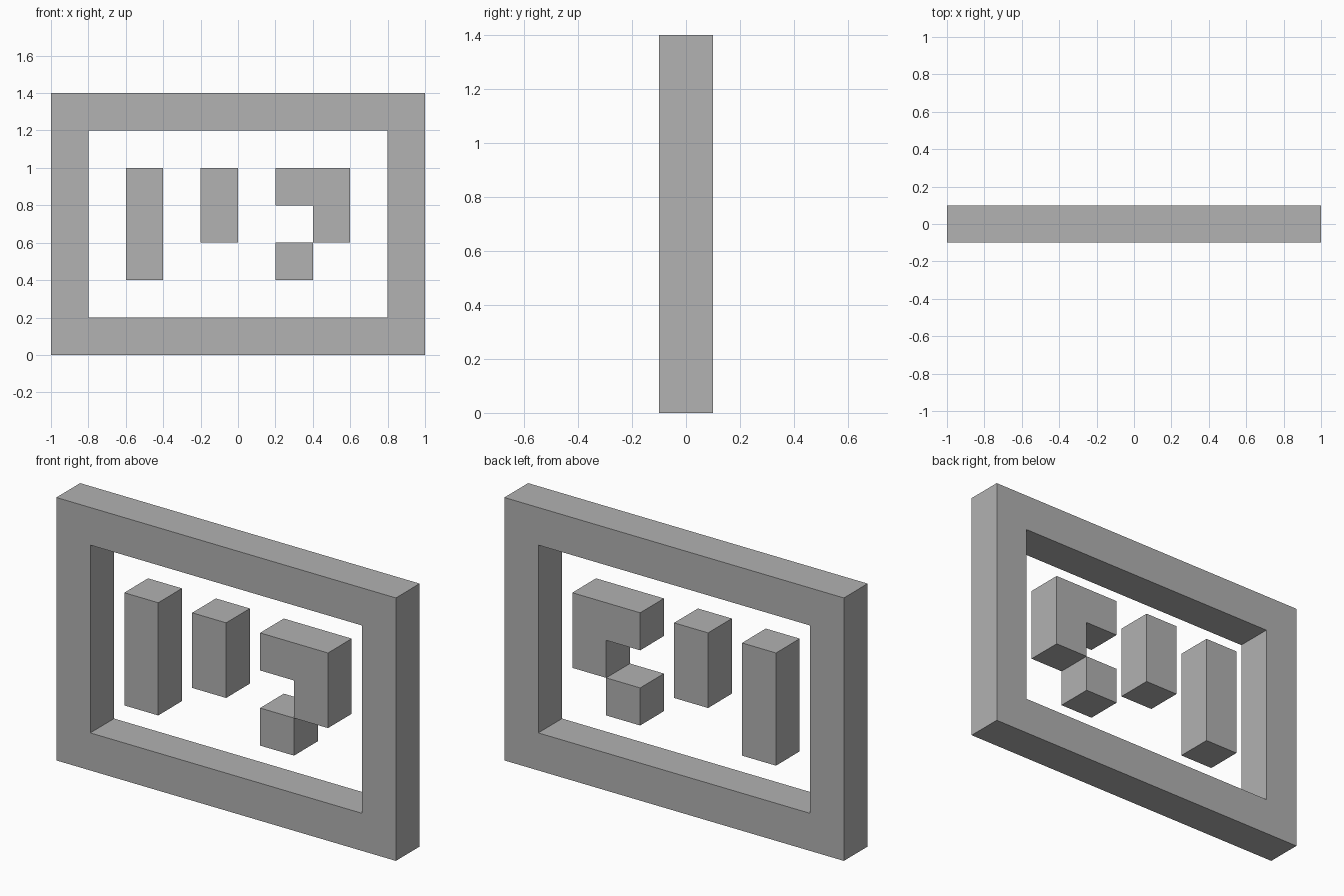
import bpy
import bmesh

cube = bpy.data.objects.get("Cube")
if cube:
    bpy.data.objects.remove(cube, do_unlink=True)

DEPTH = 0.2

grey = bpy.data.materials.new("mid grey")
grey.use_nodes = True
COLOUR = (0.445, 0.445, 0.445, 1)
grey.diffuse_color = COLOUR
grey.node_tree.nodes["Principled BSDF"].inputs["Base Color"].default_value = COLOUR


def rect(x0, z0, x1, z1):
    return [(x0, z0), (x1, z0), (x1, z1), (x0, z1)]


def slab(name, outlines):
    """Extrude flat x-z outlines through the depth, front to back."""
    bm = bmesh.new()
    for outline in outlines:
        bm.faces.new([bm.verts.new((x, -DEPTH / 2, z)) for x, z in outline])
    bmesh.ops.remove_doubles(bm, verts=bm.verts, dist=0.0001)
    result = bmesh.ops.extrude_face_region(bm, geom=bm.faces[:], use_keep_orig=True)
    moved = [v for v in result["geom"] if isinstance(v, bmesh.types.BMVert)]
    bmesh.ops.translate(bm, verts=moved, vec=(0, DEPTH, 0))
    bmesh.ops.recalc_face_normals(bm, faces=bm.faces[:])
    mesh = bpy.data.meshes.new(name)
    bm.to_mesh(mesh)
    bm.free()
    mesh.materials.append(grey)
    obj = bpy.data.objects.new(name, mesh)
    bpy.context.collection.objects.link(obj)
    return obj


# Border frame, made of four mitred sides
outer = rect(-1, 0, 1, 1.4)
inner = rect(-0.8, 0.2, 0.8, 1.2)
sides = []
for i in range(4):
    j = (i + 1) % 4
    sides.append([outer[i], outer[j], inner[j], inner[i]])
slab("frame", sides)

# Upright bars
slab("tall_bar", [rect(-0.6, 0.4, -0.4, 1)])
slab("short_bar", [rect(-0.2, 0.6, 0, 1)])

# Hooked block and the small block touching its lower corner
slab("hook_block", [[(0.2, 0.8), (0.4, 0.8), (0.4, 0.6), (0.6, 0.6), (0.6, 1), (0.2, 1)]])
slab("small_block", [rect(0.2, 0.4, 0.4, 0.6)])
